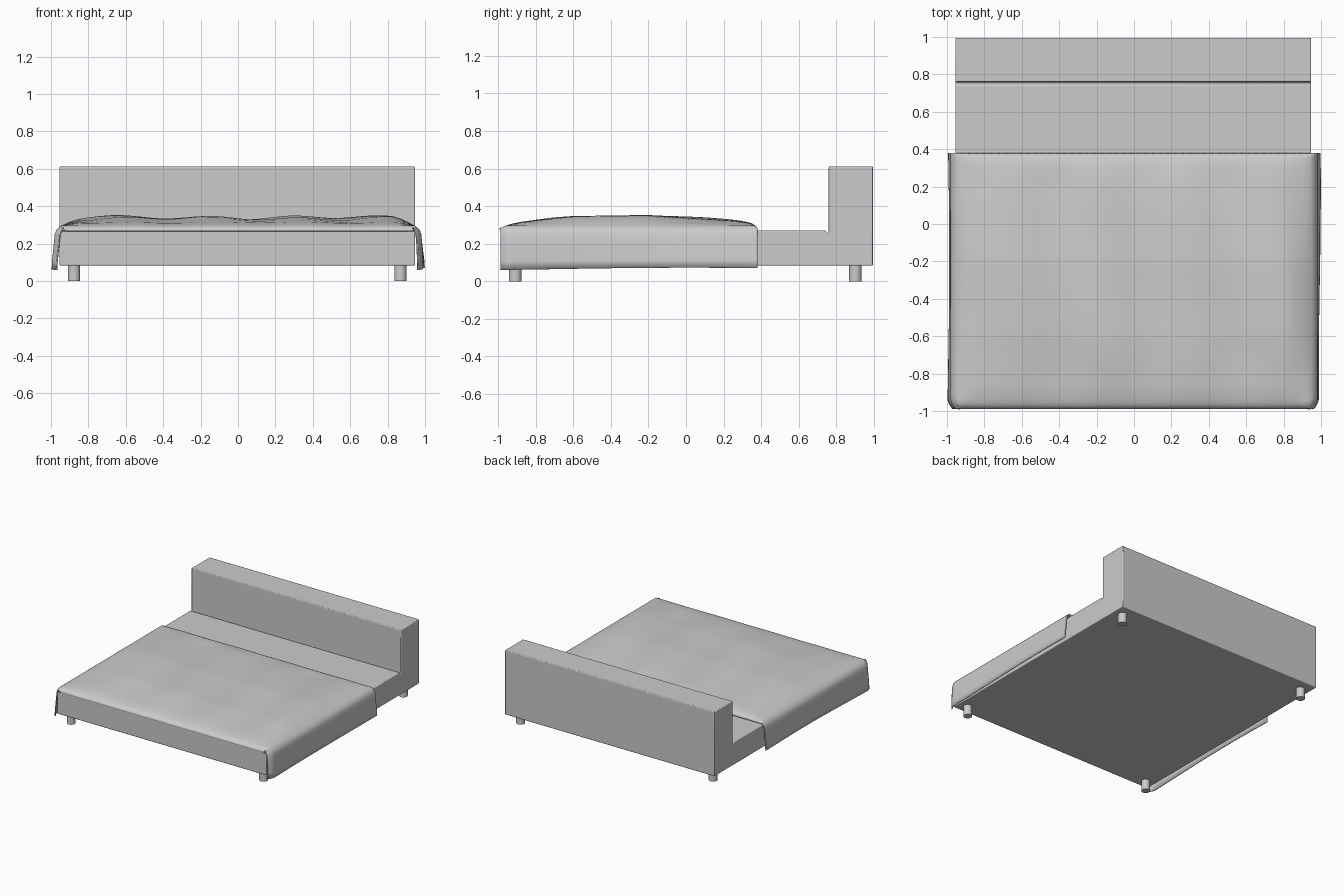
import bpy, bmesh, math

if "Cube" in bpy.data.objects:
    bpy.data.objects.remove(bpy.data.objects["Cube"])


def link(name, bm):
    bmesh.ops.recalc_face_normals(bm, faces=bm.faces)
    me = bpy.data.meshes.new(name)
    bm.to_mesh(me)
    bm.free()
    ob = bpy.data.objects.new(name, me)
    bpy.context.collection.objects.link(ob)
    return ob


def smooth(ob, angle=40):
    bpy.ops.object.select_all(action='DESELECT')
    ob.select_set(True)
    bpy.context.view_layer.objects.active = ob
    bpy.ops.object.shade_smooth_by_angle(angle=math.radians(angle))


def lerp(points, t):
    for (a, va), (b, vb) in zip(points, points[1:]):
        if t <= b:
            return va + (vb - va) * max(0, t - a) / (b - a)
    return points[-1][1]


# bed frame: L-shaped side profile (y, z) with a seam groove at the headboard
profile = [(-0.982, 0.083), (0.995, 0.083), (0.995, 0.612), (0.76, 0.612),
           (0.76, 0.258), (0.748, 0.258), (0.745, 0.27), (-0.982, 0.27)]
bm = bmesh.new()
face = bm.faces.new([bm.verts.new((-0.955, y, z)) for y, z in profile])
ext = bmesh.ops.extrude_face_region(bm, geom=[face])
bmesh.ops.translate(bm, vec=(1.902, 0, 0),
                    verts=[g for g in ext['geom'] if isinstance(g, bmesh.types.BMVert)])
frame = link("bed_frame_and_headboard", bm)
bev = frame.modifiers.new("soft_edges", 'BEVEL')
bev.width = 0.008
bev.segments = 3
smooth(frame)

# four round legs
for side, x in (("left", -0.877), ("right", 0.869)):
    for end, y in (("front", -0.909), ("back", 0.902)):
        bpy.ops.mesh.primitive_cylinder_add(vertices=24, radius=0.033, depth=0.09,
                                            location=(x, y, 0.045))
        leg = bpy.context.object
        leg.name = f"{end}_{side}_leg"
        smooth(leg)

# blanket: cross-section (x, z drop weight) swept along y with gentle wrinkles
top_height = [(-0.988, 0.268), (-0.982, 0.283), (-0.96, 0.296), (-0.9, 0.311), (-0.75, 0.325),
              (-0.6, 0.336), (-0.2, 0.341), (0.1, 0.329), (0.3, 0.316), (0.35, 0.307),
              (0.372, 0.294), (0.38, 0.278)]
side_curve = [(0.958, 0.286), (0.972, 0.272), (0.98, 0.25), (0.984, 0.21),
              (0.988, 0.16), (0.992, 0.11), (0.993, 0.065)]
NX = 48
ys = [-0.988, -0.984, -0.975, -0.96, -0.94, -0.92]
ys += [-0.88 + 0.04 * i for i in range(31)] + [0.345, 0.36, 0.372, 0.38]


def top_z(x, y):
    z = lerp(top_height, y)
    inside = min(1, (y + 0.988) / 0.3, (0.38 - y) / 0.15)
    wave = 0.008 * math.cos(13.5 * x + 2.6 + 1.2 * y) + 0.004 * math.sin(6 * y + 5 * x)
    z += wave * max(0, inside)
    # round the top down toward both sides
    edge = max(0, (abs(x) - 0.8) / 0.145)
    return z + (min(z, 0.296) - z) * min(1, edge) ** 2


bm = bmesh.new()
rows = []
for y in ys:
    pull = max(0, (-0.94 - y) / 0.048) ** 1.5 * 0.025   # rounded front corners
    hem = 0.008 * math.sin(2.2 * y + 1.5)

    def flap(s):
        return [(s * (x + 0.006 * math.sin(3 * y + s) * (0.2 - min(z, 0.2)) / 0.14 - pull),
                 z + hem * max(0, (0.2 - z) / 0.14)) for x, z in side_curve]
    top = [(-0.945 + 1.89 * i / NX) for i in range(NX + 1)]
    sect = flap(-1)[::-1] + [(x, top_z(x, y)) for x in top] + flap(1)
    rows.append([bm.verts.new((x, y, z)) for x, z in sect])
for a, b in zip(rows, rows[1:]):
    for i in range(len(a) - 1):
        bm.faces.new((a[i], a[i + 1], b[i + 1], b[i]))
blanket = link("blanket", bm)
if sum(p.normal.z for p in blanket.data.polygons) < 0:
    blanket.data.flip_normals()
sol = blanket.modifiers.new("thickness", 'SOLIDIFY')
sol.thickness = 0.008
sol.offset = -1
smooth(blanket, 60)
